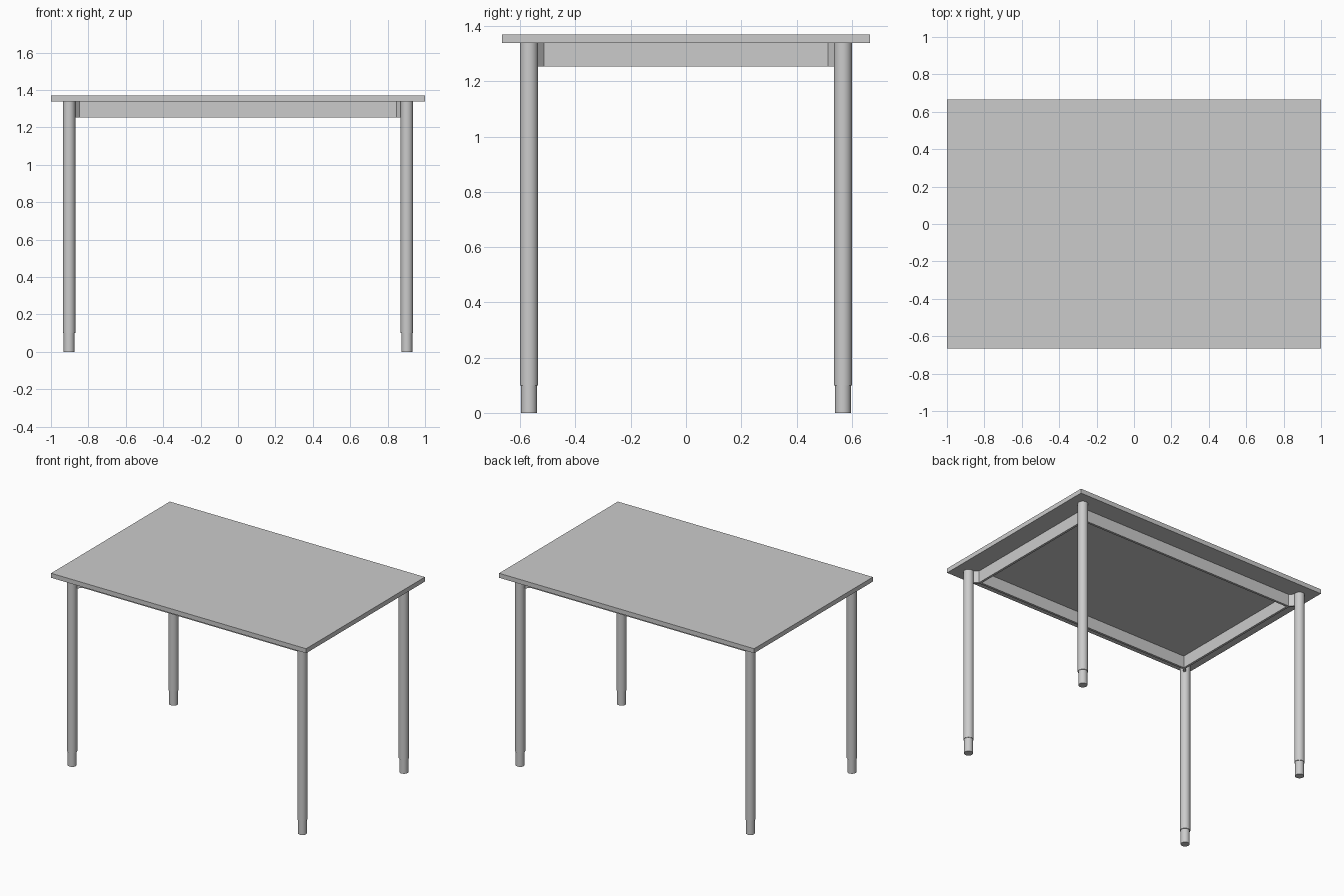
import bpy
import math

if "Cube" in bpy.data.objects:
    bpy.data.objects.remove(bpy.data.objects["Cube"])

TOP_Z, UNDER_Z, RAIL_Z = 1.37, 1.338, 1.253
LEG_X, LEG_Y = 0.903, 0.568
OUT_X, OUT_Y, THICK = 0.858, 0.525, 0.016


def box(name, center, size, turn=0.0):
    bpy.ops.mesh.primitive_cube_add(size=1, location=center, rotation=(0, 0, turn))
    ob = bpy.context.object
    ob.name = name
    ob.scale = size
    bpy.ops.object.transform_apply(location=False, rotation=False, scale=True)
    return ob


def tube(name, x, y, z0, z1, radius):
    bpy.ops.mesh.primitive_cylinder_add(vertices=32, radius=radius, depth=z1 - z0,
                                        location=(x, y, (z0 + z1) / 2))
    bpy.context.object.name = name
    bpy.ops.object.shade_smooth_by_angle()


# table top
box("table_top", (0, 0, (TOP_Z + UNDER_Z) / 2), (2, 1.33, TOP_Z - UNDER_Z))

rail_mid, rail_h = (UNDER_Z + RAIL_Z) / 2, UNDER_Z - RAIL_Z

# apron frame under the top
for s, label in ((-1, "front"), (1, "back")):
    box(label + "_rail", (0, s * (OUT_Y - THICK / 2), rail_mid), (2 * OUT_X, THICK, rail_h))
for s, label in ((-1, "left"), (1, "right")):
    box(label + "_rail", (s * (OUT_X - THICK / 2), 0, rail_mid),
        (THICK, 2 * (OUT_Y - THICK), rail_h))

# legs with narrower adjustable feet, each tied to the frame by a diagonal bracket
for sx, lx in ((-1, "left"), (1, "right")):
    for sy, ly in ((-1, "front"), (1, "back")):
        tag = ly + "_" + lx
        x, y = sx * LEG_X, sy * LEG_Y
        tube(tag + "_leg", x, y, 0.1, UNDER_Z, 0.033)
        tube(tag + "_foot", x, y, 0, 0.102, 0.029)
        box(tag + "_bracket", (x - sx * 0.029, y - sy * 0.029, rail_mid),
            (0.055, 0.017, rail_h), sx * sy * math.pi / 4)
